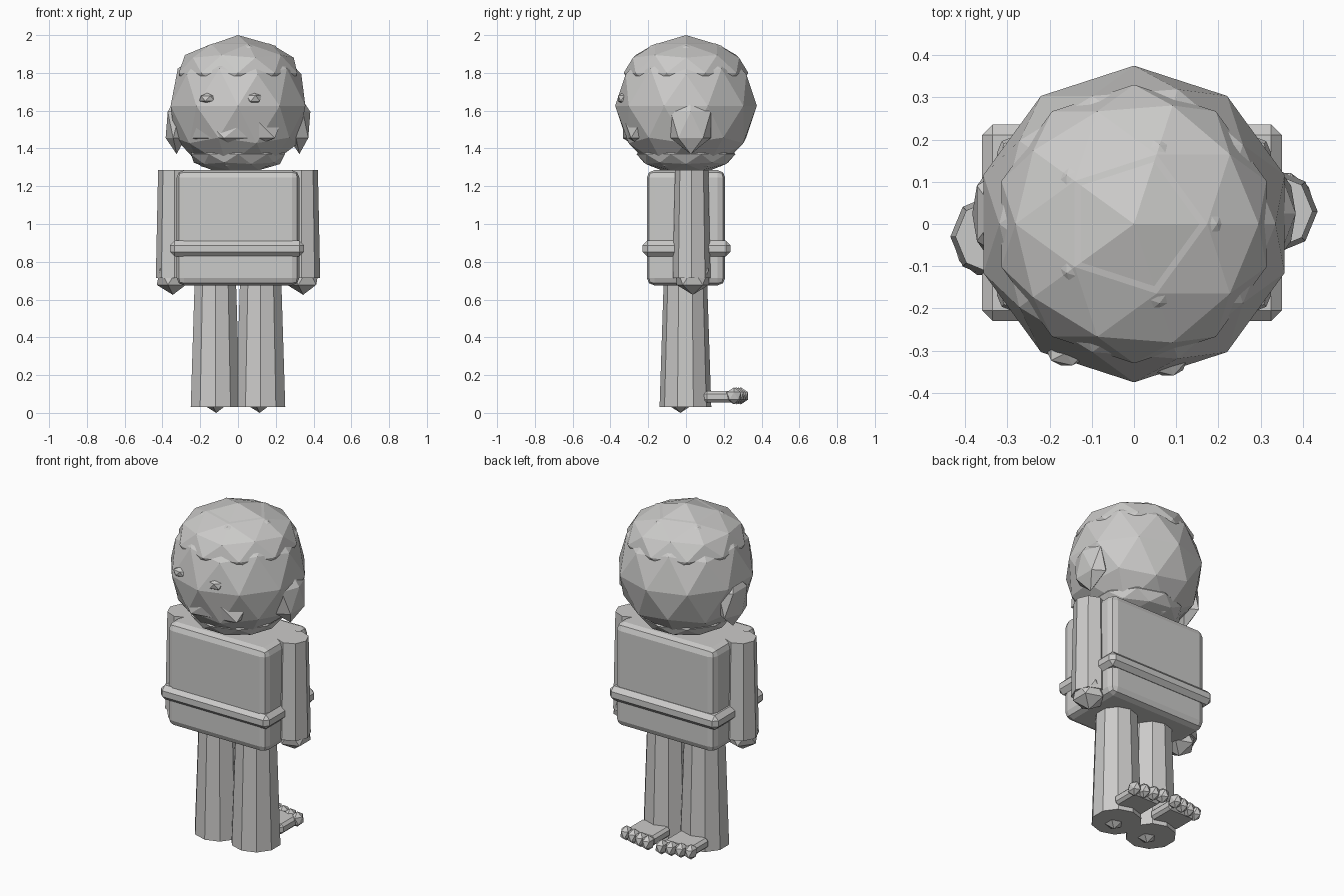
import bpy, math

if "Cube" in bpy.data.objects:
    bpy.data.objects.remove(bpy.data.objects["Cube"])

grey = bpy.data.materials.new("stone_grey")
grey.diffuse_color = (0.6, 0.595, 0.585, 1)
grey.use_nodes = True
grey.node_tree.nodes["Principled BSDF"].inputs["Base Color"].default_value = grey.diffuse_color


def finish(name):
    ob = bpy.context.object
    ob.name = name
    ob.data.materials.append(grey)
    return ob


def ball(name, loc, size, sub=2):
    bpy.ops.mesh.primitive_ico_sphere_add(subdivisions=sub, radius=1, location=loc)
    bpy.context.object.scale = size
    return finish(name)


def tube(name, loc, r_low, r_top, height, sides=10, tilt=0):
    bpy.ops.mesh.primitive_cone_add(vertices=sides, radius1=r_low, radius2=r_top,
                                    depth=height, location=loc, rotation=(0, tilt, 0))
    return finish(name)


def block(name, loc, size, bevel, segments=2):
    bpy.ops.mesh.primitive_cube_add(size=1, location=loc)
    ob = finish(name)
    ob.scale = size
    bpy.ops.object.transform_apply(location=False, rotation=False, scale=True)
    mod = ob.modifiers.new("rounded", 'BEVEL')
    mod.width = bevel
    mod.segments = segments
    return ob


# head with cap of hair and jaw
ball("head", (0, 0, 1.625), (0.375, 0.375, 0.375))
ball("hair", (0, 0, 1.80), (0.33, 0.33, 0.18))
ball("jaw", (0, 0, 1.37), (0.262, 0.262, 0.10))

# face
ball("muzzle", (0, -0.22, 1.515), (0.27, 0.135, 0.135), 1)
ball("left_eye", (-0.16, -0.305, 1.665), (0.05, 0.035, 0.03), 1)
ball("right_eye", (0.08, -0.325, 1.665), (0.05, 0.04, 0.035), 1)

# torso and belt
block("torso", (0, 0, 0.98), (0.65, 0.415, 0.61), 0.04)
block("belt", (-0.005, 0.003, 0.87), (0.71, 0.465, 0.085), 0.025, 1)

for side, s in (("left", -1), ("right", 1)):
    # ears
    ball(side + "_ear", (s * 0.325, 0.025, 1.525), (0.065, 0.125, 0.155), 1)
    # arms and hands, one slightly ahead of the other
    y = 0.03 * s
    tube(side + "_arm", (s * 0.335, y, 1.0), 0.10, 0.088, 0.57, 8)
    ball(side + "_hand", (s * 0.345, y * 1.2, 0.72), (0.095, 0.10, 0.095), 1)
    # legs with heels
    tube(side + "_leg", (s * 0.12, -0.003, 0.365), 0.137, 0.115, 0.67)
    ball(side + "_heel", (s * 0.115, -0.03, 0.10), (0.10, 0.10, 0.10), 1)
    # feet with toes
    block(side + "_foot", (s * 0.125, 0.18, 0.085), (0.19, 0.17, 0.06), 0.015, 1)
    for i in range(4):
        ball(f"{side}_toe_{i + 1}", (s * (0.045 + 0.055 * i), 0.29 - 0.012 * i, 0.09),
             (0.035, 0.045, 0.045), 1)
